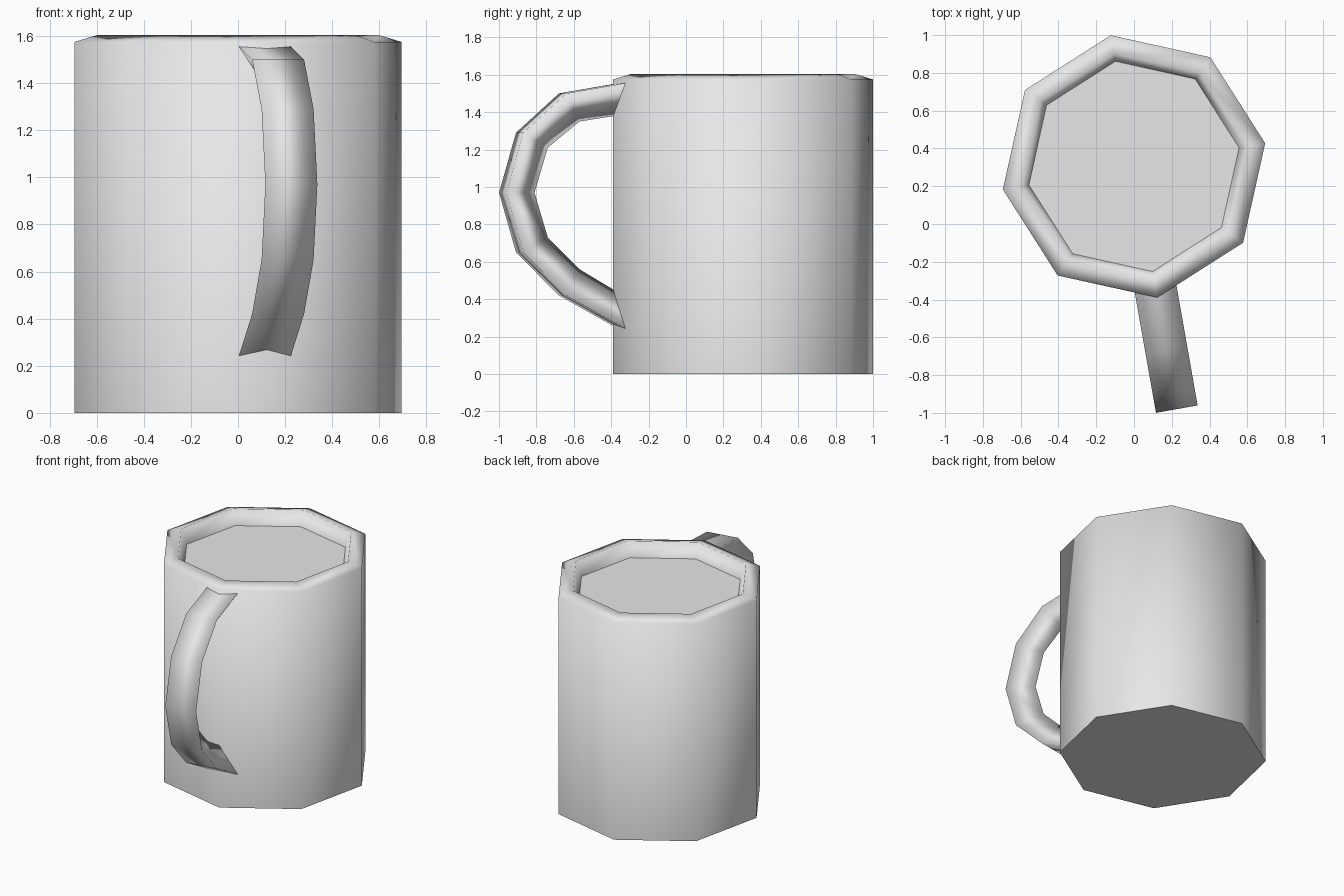
import bpy
import bmesh
from math import cos, sin, radians
from mathutils import Vector

cube = bpy.data.objects.get("Cube")
if cube:
    bpy.data.objects.remove(cube, do_unlink=True)

SIDES = 8
CENTRE = Vector((0, 0.305, 0))
TURN = radians(-80)                       # handle direction, on a body corner
OUT = Vector((cos(TURN), sin(TURN), 0))
SIDE = Vector((-sin(TURN), cos(TURN), 0))
UP = Vector((0, 0, 1))

grey = bpy.data.materials.new("plain grey")
grey.use_nodes = True
grey.diffuse_color = (0.8, 0.8, 0.8, 1)
grey.node_tree.nodes["Principled BSDF"].inputs["Base Color"].default_value = (0.8, 0.8, 0.8, 1)


def loft(name, rings, sharp_ends):
    """Skin a row of closed rings, cap both ends and shade smooth."""
    bm = bmesh.new()
    loops = [[bm.verts.new(p) for p in ring] for ring in rings]
    n = len(loops[0])
    for a, b in zip(loops, loops[1:]):
        for i in range(n):
            j = (i + 1) % n
            bm.faces.new((a[i], a[j], b[j], b[i]))
    caps = [bm.faces.new(loops[0][::-1]), bm.faces.new(loops[-1])]
    bmesh.ops.recalc_face_normals(bm, faces=bm.faces[:])
    for face in bm.faces:
        face.smooth = True
    for cap in caps:
        cap.smooth = not sharp_ends
        for edge in cap.edges:
            edge.smooth = not sharp_ends
    mesh = bpy.data.meshes.new(name)
    bm.to_mesh(mesh)
    bm.free()
    mesh.materials.append(grey)
    obj = bpy.data.objects.new(name, mesh)
    bpy.context.collection.objects.link(obj)
    return obj


# Mug body: outer wall, sloped rim, shallow inner wall and filled top
body_profile = [(0.705, 0), (0.705, 1.575), (0.605, 1.605), (0.565, 1.5)]
angles = [TURN + radians(360 / SIDES) * i for i in range(SIDES)]
loft("mug_body",
     [[CENTRE + Vector((r * cos(a), r * sin(a), z)) for a in angles]
      for r, z in body_profile], True)

# Handle: triangular section, flat face outward, sunk into the wall at both ends
outer = [(0.6, 1.565), (0.98, 1.5), (1.213, 1.29), (1.305, 0.97),
         (1.213, 0.65), (0.98, 0.42), (0.6, 0.21)]
inner = [(0.6, 1.395), (0.888, 1.35), (1.06, 1.21), (1.132, 0.97),
         (1.06, 0.73), (0.888, 0.56), (0.6, 0.39)]
HALF_WIDTH = 0.112


def on_plane(point):
    return CENTRE + OUT * point[0] + UP * point[1]


loft("handle",
     [[on_plane(o) - SIDE * HALF_WIDTH, on_plane(o) + SIDE * HALF_WIDTH, on_plane(i)]
      for o, i in zip(outer, inner)], True)
